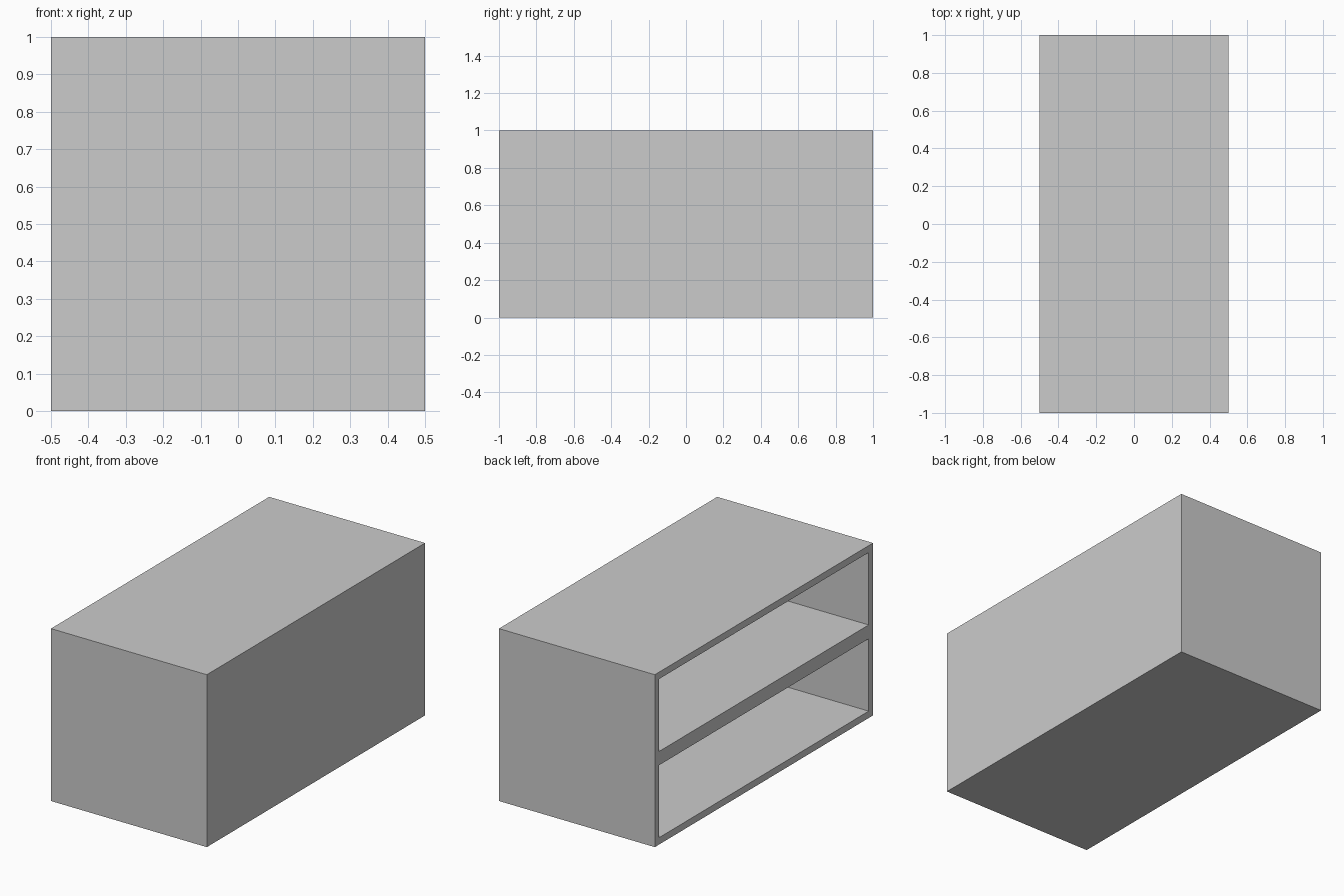
import bpy
import bmesh
from mathutils import Matrix, Vector

cube = bpy.data.objects.get("Cube")
if cube:
    bpy.data.objects.remove(cube, do_unlink=True)

WIDTH, LENGTH, HEIGHT = 1.0, 2.0, 1.0
WALL = 0.04

# Plain grey finish
grey = bpy.data.materials.new("plain_grey")
grey.use_nodes = True
colour = (0.6, 0.6, 0.6, 1.0)
grey.diffuse_color = colour
grey.node_tree.nodes["Principled BSDF"].inputs["Base Color"].default_value = colour

# Outer box, split at mid height into two tiers
bm = bmesh.new()
bmesh.ops.create_cube(bm, size=1.0)
bmesh.ops.transform(bm, matrix=Matrix.Diagonal((WIDTH, LENGTH, HEIGHT, 1)), verts=bm.verts)
bmesh.ops.translate(bm, vec=(0, 0, HEIGHT / 2), verts=bm.verts)
bmesh.ops.bisect_plane(bm, geom=bm.verts[:] + bm.edges[:] + bm.faces[:],
                       plane_co=(0, 0, HEIGHT / 2), plane_no=(0, 0, 1))

# Two open compartments sunk into the open side, leaving a closed back
bm.normal_update()
openings = [f for f in bm.faces if f.normal.x < -0.9]
bmesh.ops.inset_individual(bm, faces=openings, thickness=WALL, use_even_offset=True)
for face in openings:
    pushed = bmesh.ops.extrude_discrete_faces(bm, faces=[face])["faces"]
    bmesh.ops.translate(bm, vec=Vector((WIDTH - WALL, 0, 0)), verts=pushed[0].verts)

# Merge the outer walls back into single flat faces
outer_edges = [e for e in bm.edges
               if all(abs(v.co.z - HEIGHT / 2) < 1e-5 for v in e.verts)
               and all(abs(f.normal.x) < 0.1 or f.normal.x > 0.9 for f in e.link_faces)]
bmesh.ops.dissolve_edges(bm, edges=outer_edges, use_verts=False)
bmesh.ops.recalc_face_normals(bm, faces=bm.faces)

mesh = bpy.data.meshes.new("shelf_unit")
bm.to_mesh(mesh)
bm.free()
mesh.materials.append(grey)
unit = bpy.data.objects.new("shelf_unit", mesh)
bpy.context.collection.objects.link(unit)
